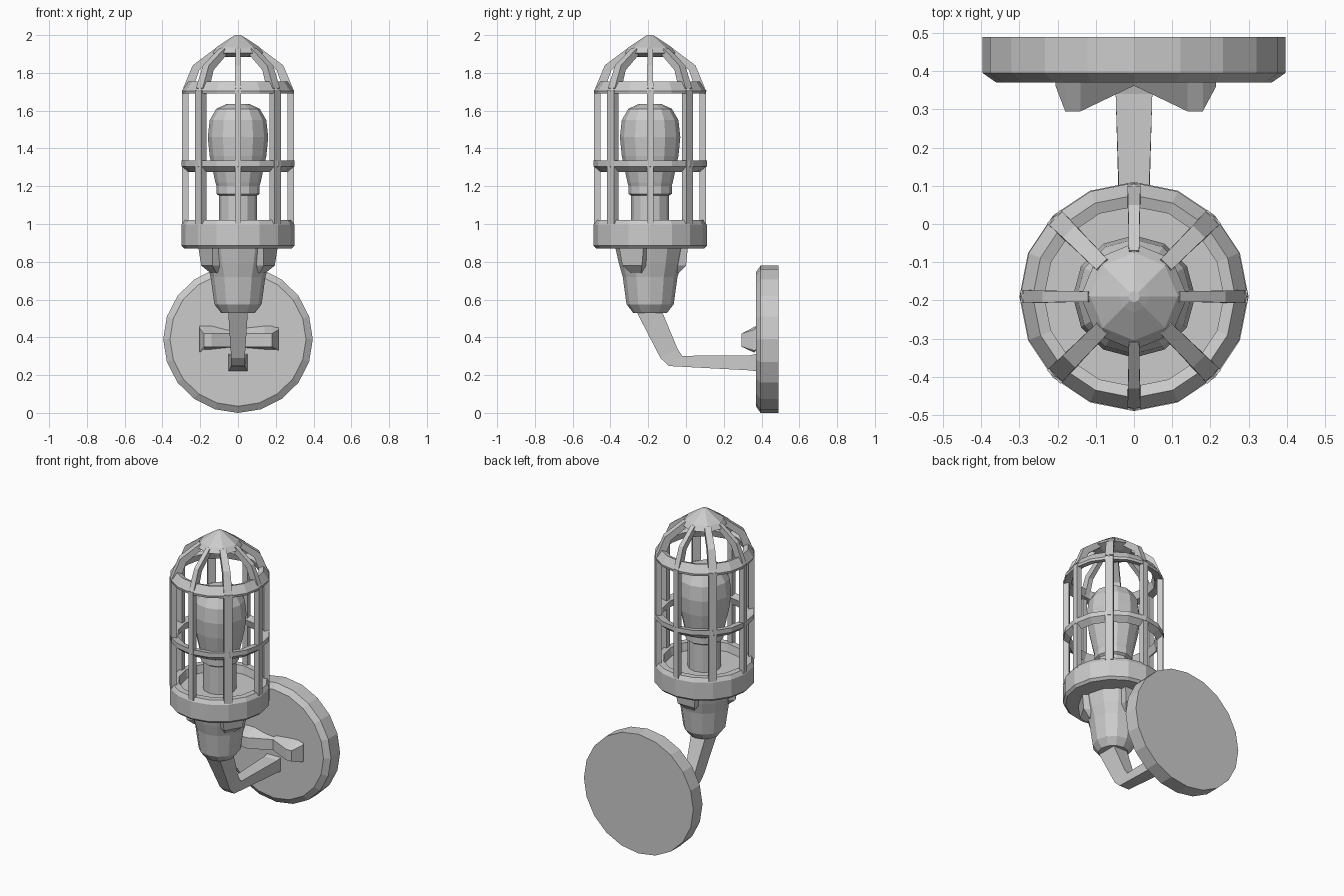
import bpy, bmesh
from math import sin, cos, pi, radians

if "Cube" in bpy.data.objects:
    bpy.data.objects.remove(bpy.data.objects["Cube"])

AXIS_Y = -0.19  # vertical axis of lamp


def make(name, rings, wrap=False, caps=True):
    """Skin a list of equal-length point loops into one flat-shaded mesh."""
    bm = bmesh.new()
    loops = [[bm.verts.new(p) for p in r] for r in rings]
    n = len(loops[0])
    pairs = list(zip(loops, loops[1:])) + ([(loops[-1], loops[0])] if wrap else [])
    for a, b in pairs:
        for i in range(n):
            j = (i + 1) % n
            bm.faces.new((a[i], a[j], b[j], b[i]))
    if caps and not wrap:
        bm.faces.new(loops[0])
        bm.faces.new(loops[-1])
    bmesh.ops.remove_doubles(bm, verts=bm.verts, dist=1e-5)
    bmesh.ops.recalc_face_normals(bm, faces=bm.faces)
    me = bpy.data.meshes.new(name)
    bm.to_mesh(me)
    bm.free()
    ob = bpy.data.objects.new(name, me)
    bpy.context.collection.objects.link(ob)
    return ob


def lathe(name, profile, n=16, wrap=False):
    """Revolve (radius, z) points about the lamp axis."""
    return make(name, [[(r * cos(2 * pi * i / n), AXIS_Y + r * sin(2 * pi * i / n), z)
                        for i in range(n)] for r, z in profile], wrap)


def strip(name, stations, angle, oy=AXIS_Y):
    """Loft rectangular sections: (r1, z1, r2, z2, half_width) in a radial plane."""
    c, s = cos(radians(angle)), sin(radians(angle))

    def pt(r, z, t):
        return (r * c - t * s, oy + r * s + t * c, z)
    return make(name, [[pt(r1, z1, -w), pt(r1, z1, w), pt(r2, z2, w), pt(r2, z2, -w)]
                       for r1, z1, r2, z2, w in stations])


# Round wall plate with chamfered front rim
N = 20
make("wall_plate", [[(r * cos(2 * pi * i / N), y, 0.39 + r * 0.985 * sin(2 * pi * i / N))
                     for i in range(N)]
                    for r, y in ((0.36, 0.37), (0.396, 0.395), (0.396, 0.49))])

# Mounting bar with two raised ends
bar = []
for x, yf, h in ((-0.205, 0.36, 0.065), (-0.18, 0.295, 0.035), (-0.14, 0.295, 0.035),
                 (0, 0.362, 0.035), (0.14, 0.295, 0.035), (0.18, 0.295, 0.035),
                 (0.215, 0.36, 0.055)):
    base = 0.065 if abs(x) > 0.1 else 0.05
    zf = 0.385
    bar.append([(x, 0.38, 0.40 - base), (x, 0.38, 0.40 + base),
                (x, yf, zf + h), (x, yf, zf - h)])
make("mounting_bar", bar)

# Bent arm from plate to socket
strip("arm", [(0.38, 0.22, 0.38, 0.315, 0.05), (0.34, 0.225, 0.34, 0.305, 0.048),
              (-0.09, 0.248, -0.02, 0.302, 0.036), (-0.135, 0.29, -0.045, 0.34, 0.036),
              (-0.285, 0.58, -0.145, 0.58, 0.055)], 90, 0)

# Socket cup and three lugs beneath the collar
lathe("socket_cup", [(0.09, 0.53), (0.125, 0.575), (0.145, 0.72), (0.165, 0.79),
                     (0.185, 0.88)], 12)
for a in (90, 210, 330):
    strip("collar_lug", [(0.08, 0.74, 0.15, 0.74, 0.03), (0.08, 0.78, 0.19, 0.78, 0.06),
                         (0.08, 0.88, 0.20, 0.88, 0.075)], a)

# Collar with a recessed top
lathe("collar", [(0.285, 0.87), (0.30, 0.885), (0.30, 0.995), (0.285, 1.02),
                 (0.245, 1.02), (0.235, 0.97)])

# Bulb and its base
lathe("bulb_base", [(0.10, 0.96), (0.10, 1.15), (0.115, 1.16), (0.115, 1.20)], 12)
lathe("bulb", [(0.10, 1.16), (0.12, 1.22), (0.15, 1.36), (0.16, 1.46), (0.15, 1.55),
               (0.115, 1.61), (0.06, 1.635)], 12)

# Cage hoops
lathe("middle_hoop", [(0.30, 1.335), (0.30, 1.305), (0.265, 1.275), (0.25, 1.325)], wrap=True)
lathe("upper_hoop", [(0.265, 1.755), (0.298, 1.705), (0.295, 1.69), (0.25, 1.70),
                     (0.235, 1.745)], wrap=True)

# Eight uprights, each with a curved roof rib
for k in range(8):
    w = 0.017 if k % 2 == 0 else 0.025
    strip("cage_upright", [(0.262, 1.0, 0.297, 1.0, w), (0.262, 1.71, 0.297, 1.71, w)], k * 45)
    strip("roof_rib", [(0.245, 1.70, 0.29, 1.72, w), (0.205, 1.815, 0.24, 1.84, w * 0.9),
                       (0.10, 1.90, 0.12, 1.93, w * 0.8)], k * 45)

# Pointed cap
lathe("cage_cap", [(0.07, 1.885), (0.14, 1.905), (0.115, 1.935), (0.04, 1.985),
                   (0.015, 2.0)], 8)
